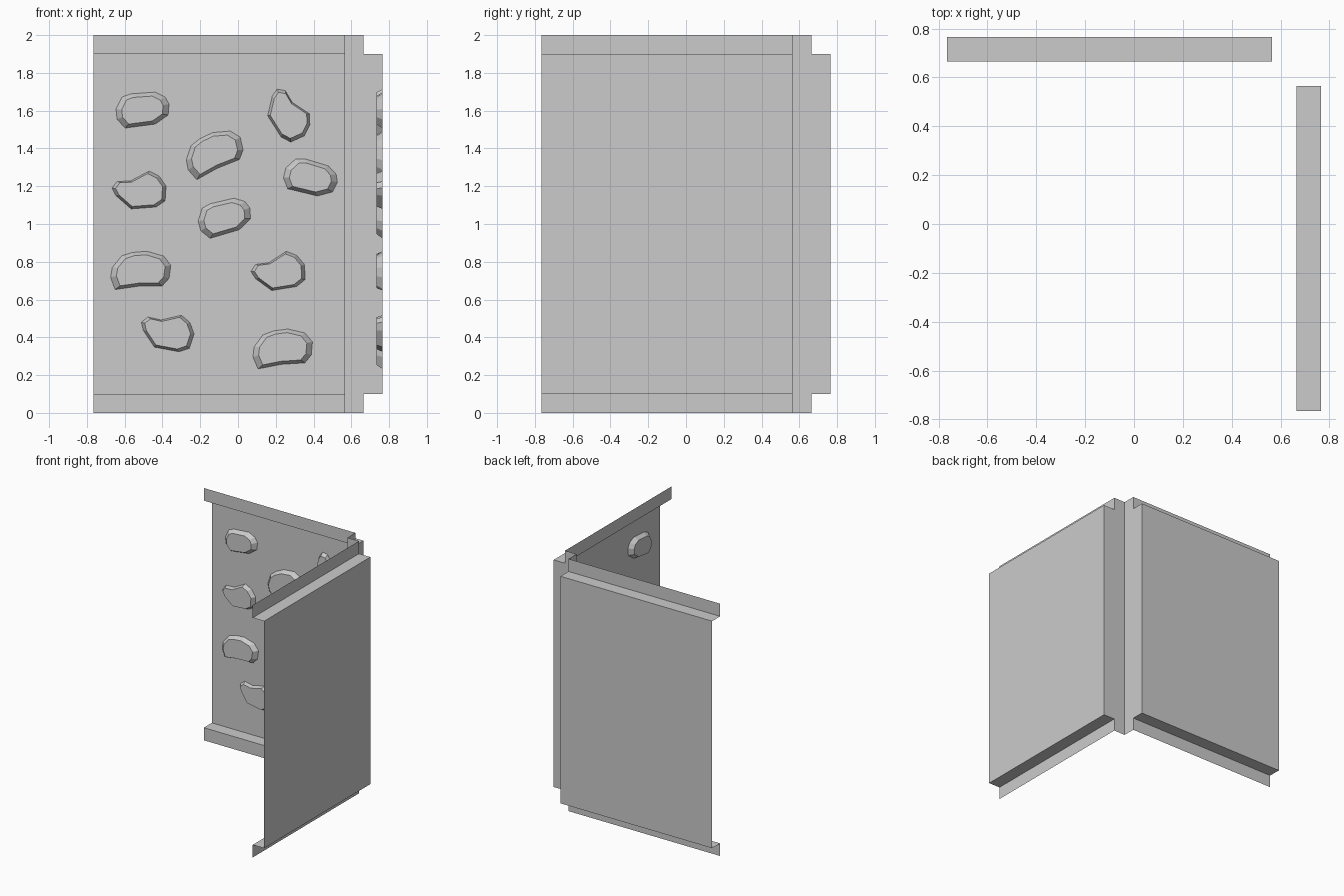
import bpy
from math import sin, cos, radians

if "Cube" in bpy.data.objects:
    bpy.data.objects.remove(bpy.data.objects["Cube"])

E, M, C = 0.765, 0.665, 0.565   # outer plane, flange plane, corner plane
DEPTH = 0.033                   # how far the stones stand out


def make(name, verts, faces, swap=False):
    """Create a flat-shaded mesh; swap mirrors it across the x = y diagonal."""
    if swap:
        verts = [(y, x, z) for x, y, z in verts]
        faces = [f[::-1] for f in faces]
    me = bpy.data.meshes.new(name)
    me.from_pydata(verts, [], faces)
    me.update()
    ob = bpy.data.objects.new(name, me)
    bpy.context.collection.objects.link(ob)
    return ob


def panel(name, swap):
    """Wall sheet with stepped top and bottom flanges."""
    prof = [(M, 0), (M, 0.1), (E, 0.1), (E, 1.9), (M, 1.9), (M, 2)]
    verts = [(x, y, z) for y, z in prof for x in (-E, C)]
    faces = [(2*i, 2*i+1, 2*i+3, 2*i+2) for i in range(5)]
    make(name, verts, faces, swap)


def corner_side(name, swap):
    """Half of the stepped inner corner: short return plus full-height strip."""
    verts = [(C, E, 0.1), (C, M, 0.1), (C, M, 1.9), (C, E, 1.9),
             (C, M, 0), (C, C, 0), (C, C, 2), (C, M, 2)]
    make(name, verts, [(3, 2, 1, 0), (7, 6, 5, 4)], swap)


# Stone outlines around their own centre, in hundredths: (points, inner scale)
OVAL = ([(-9, -9.5), (-13.2, -4.8), (-13.8, .5), (-10.6, 6.9), (-6, 8.6),
         (6.9, 9.5), (12.2, 6.9), (14.3, 3.2), (13.8, -2.6), (7, -7.4)], .78)
BEAN = ([(-13.2, -11.1), (-15.9, -4.8), (-15.3, .5), (-10.6, 6.9), (-5, 9),
         (2.6, 10), (11.6, 7.9), (15.6, 3.2), (15, -3.7), (11.6, -7.9),
         (-1, -8.7)], .81)
NOTCH = ([(-4.2, -10), (-12.2, -3), (-14.3, 1), (-11.6, 4.5), (-4.5, 4.8),
          (5.3, 10), (10.6, 7.4), (14.3, 2.1), (13.8, -5.8), (9, -9)], .87)

# Stone placements: shape, x, z, rotation in degrees
STONES = [(OVAL, -.508, 1.603, 0), (OVAL, .381, 1.243, -21),
          (OVAL, -.074, 1.032, 9), (BEAN, -.127, 1.381, 18),
          (BEAN, -.513, .757, -3), (BEAN, .238, .344, 0),
          (NOTCH, -.524, 1.18, 0), (NOTCH, .212, .751, 5),
          (NOTCH, -.376, .434, -15), (NOTCH, .265, 1.583, -62)]


def stone(name, shape, cx, cz, rot, swap):
    """Raised stone with a bevelled rim and a flat face."""
    pts, s = shape
    n, a = len(pts), radians(rot)
    verts = []
    for k, y in ((.01, E), (.01 * s, E - DEPTH)):
        for u, v in pts:
            verts.append((cx + k * (u * cos(a) - v * sin(a)), y,
                          cz + k * (u * sin(a) + v * cos(a))))
    # outline runs clockwise seen from the front
    faces = [(i, n + i, n + (i+1) % n, (i+1) % n)[::-1] for i in range(n)]
    faces.append(tuple(range(2*n - 1, n - 1, -1)))
    faces[:-1] = [f[::-1] for f in faces[:-1]]
    faces[:-1] = [f[::-1] for f in faces[:-1]]
    make(name, verts, faces, swap)


# Back wall and its diagonal mirror, the right wall
for side, swap in (("back", False), ("right", True)):
    panel(side + "_wall_panel", swap)
    corner_side(side + "_corner_trim", swap)
    for i, (shape, x, z, r) in enumerate(STONES):
        stone(f"{side}_stone_{i + 1}", shape, x, z, r, swap)
